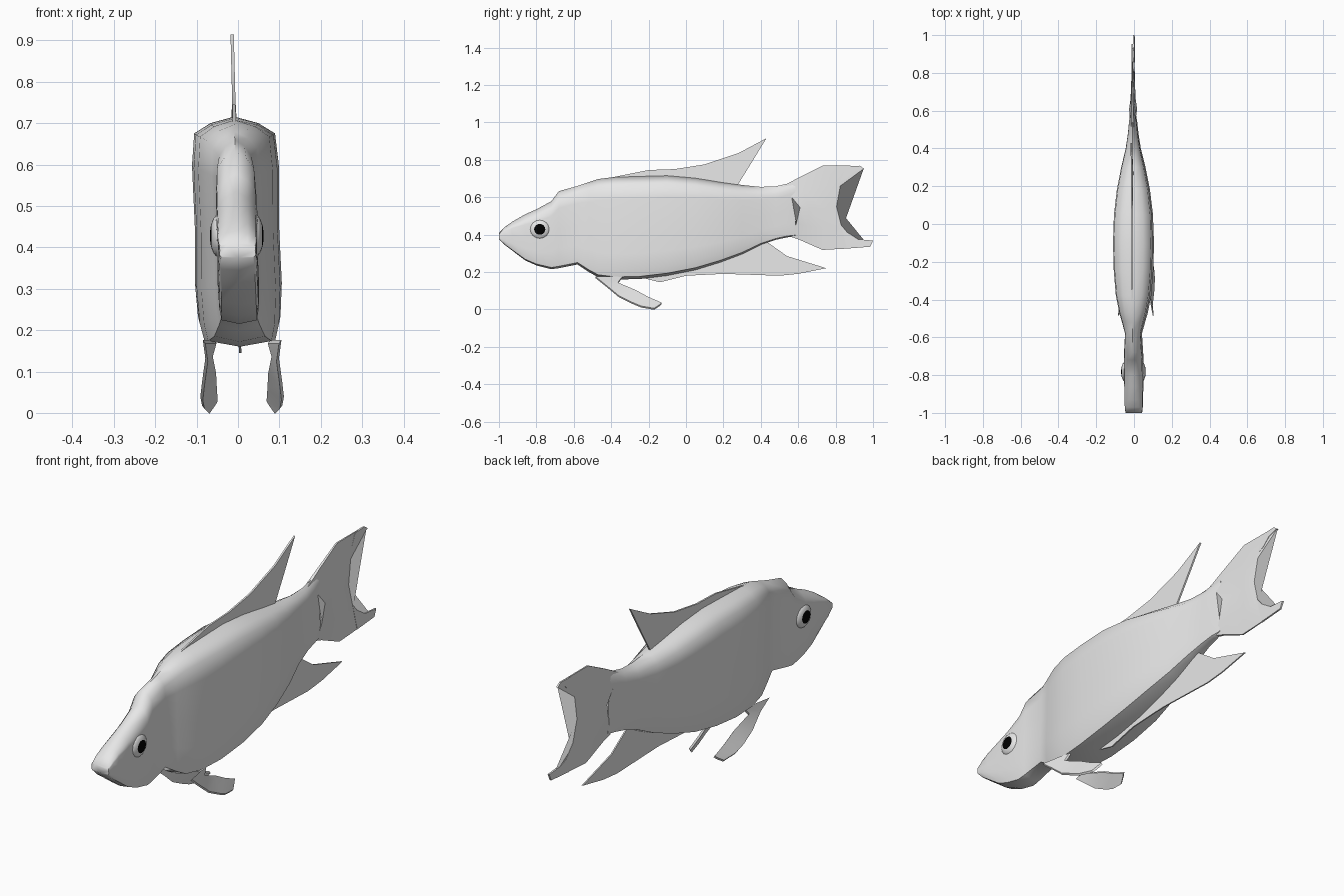
import bpy, bmesh, math
from mathutils import Vector

if "Cube" in bpy.data.objects:
    bpy.data.objects.remove(bpy.data.objects["Cube"], do_unlink=True)


def material(name, value):
    m = bpy.data.materials.new(name)
    m.use_nodes = True
    col = (value, value, value, 1)
    m.diffuse_color = col
    m.node_tree.nodes["Principled BSDF"].inputs["Base Color"].default_value = col
    return m


GREY = material("pale grey skin", 0.8)
BLACK = material("black pupil", 0.0)


def finish(name, bm, angle=50, mats=(GREY,)):
    bmesh.ops.recalc_face_normals(bm, faces=bm.faces)
    me = bpy.data.meshes.new(name)
    bm.to_mesh(me)
    bm.free()
    ob = bpy.data.objects.new(name, me)
    bpy.context.collection.objects.link(ob)
    for m in mats:
        me.materials.append(m)
    bpy.ops.object.select_all(action='DESELECT')
    ob.select_set(True)
    bpy.context.view_layer.objects.active = ob
    bpy.ops.object.shade_smooth_by_angle(angle=math.radians(angle))
    return ob


def loft(name, rings, angle=50):
    """Bridge closed rings of equal length and cap both ends."""
    bm = bmesh.new()
    vs = [[bm.verts.new(p) for p in r] for r in rings]
    n = len(vs[0])
    for a, b in zip(vs, vs[1:]):
        for i in range(n):
            j = (i + 1) % n
            bm.faces.new((a[i], a[j], b[j], b[i]))
    bm.faces.new(vs[0])
    bm.faces.new(vs[-1])
    return finish(name, bm, angle)


def lean(z):
    # the body leans very slightly to its right
    return (0.35 - z) * 0.025


# Body: stations of y, bottom z, top z, half width
STATIONS = [
    (-1.00, .375, .410, .044), (-.97, .345, .440, .047),
    (-.93, .315, .468, .048), (-.86, .262, .508, .049),
    (-.80, .235, .535, .050), (-.72, .215, .578, .050),
    (-.68, .220, .632, .048), (-.58, .240, .660, .042),
    (-.52, .200, .680, .058), (-.47, .172, .697, .072),
    (-.38, .160, .708, .090), (-.25, .162, .712, .101),
    (-.10, .180, .716, .105), (.05, .210, .703, .100),
    (.18, .250, .682, .085), (.30, .295, .665, .062),
    (.40, .345, .655, .038), (.48, .372, .658, .026),
    (.54, .385, .672, .020), (.585, .390, .685, .012),
]


def body_ring(y, lo, hi, w):
    h = hi - lo
    top = min(.045, h * .16)
    half = [(.55 * w, hi - .35 * top), (.93 * w, hi - .9 * top),
            (w, hi - .22 * h), (.97 * w, lo + .5 * h), (w, lo + .25 * h),
            (.95 * w, lo + .10 * h), (.85 * w, lo + .025 * h)]
    pts = [(0, hi)] + half + [(0, lo)] + [(-x, z) for x, z in reversed(half)]
    return [(x + lean(z), y, z) for x, z in pts]


loft("body", [body_ring(*s) for s in STATIONS], 55)


# Flat fins: an outline in the y-z plane, given a small thickness
def flat_fin(name, outline, t):
    rows = [[(lean(z) + s * t, y, z) for y, z in outline] for s in (-1, 1)]
    return loft(name, rows, 30)


flat_fin("dorsal_fin", [
    (-.50, .685), (-.35, .715), (-.20, .745), (-.06, .750), (.10, .775),
    (.28, .835), (.43, .915), (.36, .800), (.27, .655), (.10, .66),
    (-.15, .68)], .004)
flat_fin("anal_fin", [
    (-.24, .170), (-.14, .145), (0, .180), (.20, .190), (.35, .185),
    (.50, .180), (.60, .190), (.75, .220), (.54, .285), (.42, .370),
    (.20, .290), (0, .23)], .003)

# Tail fin: root, middle and trailing edge, thick at the root
COLUMNS = [
    [(.51, .655), (.565, .60), (.61, .545), (.59, .46), (.56, .388)],
    [(.60, .703), (.63, .63), (.66, .54), (.65, .45), (.60, .375)],
    [(.73, .768), (.73, .66), (.74, .54), (.74, .43), (.73, .318)],
    [(.88, .768), (.81, .68), (.795, .55), (.82, .44), (.86, .325)],
    [(.95, .752), (.825, .66), (.805, .55), (.835, .43), (.98, .335)],
]
THICK = [.021, .014, .009, .006, .004]
SHAPE = [.4, .8, 1.0, .8, .4]
rings = []
for col, t in zip(COLUMNS, THICK):
    side = [(t * k, y, z) for (y, z), k in zip(col, SHAPE)]
    back = [(-x, y, z) for x, y, z in reversed(side)]
    rings.append([(x + lean(z), y, z) for x, y, z in side + back])
loft("tail_fin", rings, 60)
flat_fin("tail_upper_tip", [(.86, .766), (.93, .768), (.952, .752),
                            (.90, .738), (.86, .70), (.82, .68)], .004)
flat_fin("tail_lower_tip", [(.83, .45), (.88, .39), (.92, .375), (1.0, .368),
                            (.985, .335), (.86, .325)], .004)

# Pelvic fins: twisted blades, each station has an inner and an outer edge
BLADE = [
    ((.065, -.34, .172), (.092, -.485, .172)),
    ((.074, -.365, .140), (.086, -.43, .128)),
    ((.066, -.27, .100), (.094, -.36, .070)),
    ((.064, -.20, .062), (.098, -.29, .035)),
    ((.062, -.13, .032), (.094, -.24, .014)),
    ((.068, -.14, .022), (.082, -.17, .002)),
]
for label, s in (("left", 1), ("right", -1)):
    rings = []
    for a, b in BLADE:
        a, b = [Vector((s * p[0] + .010, p[1], p[2])) for p in (a, b)]
        off = Vector((.003 * s, 0, .004))
        rings.append([a + off, b + off, b - off, a - off])
    loft(label + "_pelvic_fin", rings, 35)

# Eyes: flattened domes whose outermost faces form the pupil
for label, s in (("left", 1), ("right", -1)):
    bm = bmesh.new()
    bmesh.ops.create_uvsphere(bm, u_segments=16, v_segments=16, radius=1)
    for v in bm.verts:
        x, y, z = v.co
        v.co = (s * (.043 + .022 * z) - .003, -.782 + .054 * x, .428 + .052 * y)
    for f in bm.faces:
        c = f.calc_center_median()
        r = math.hypot(c.y + .782, c.z - .428)
        if r < .029 and s * (c.x + .003) > .043:
            f.material_index = 1
    finish(label + "_eye", bm, 60, (GREY, BLACK))
